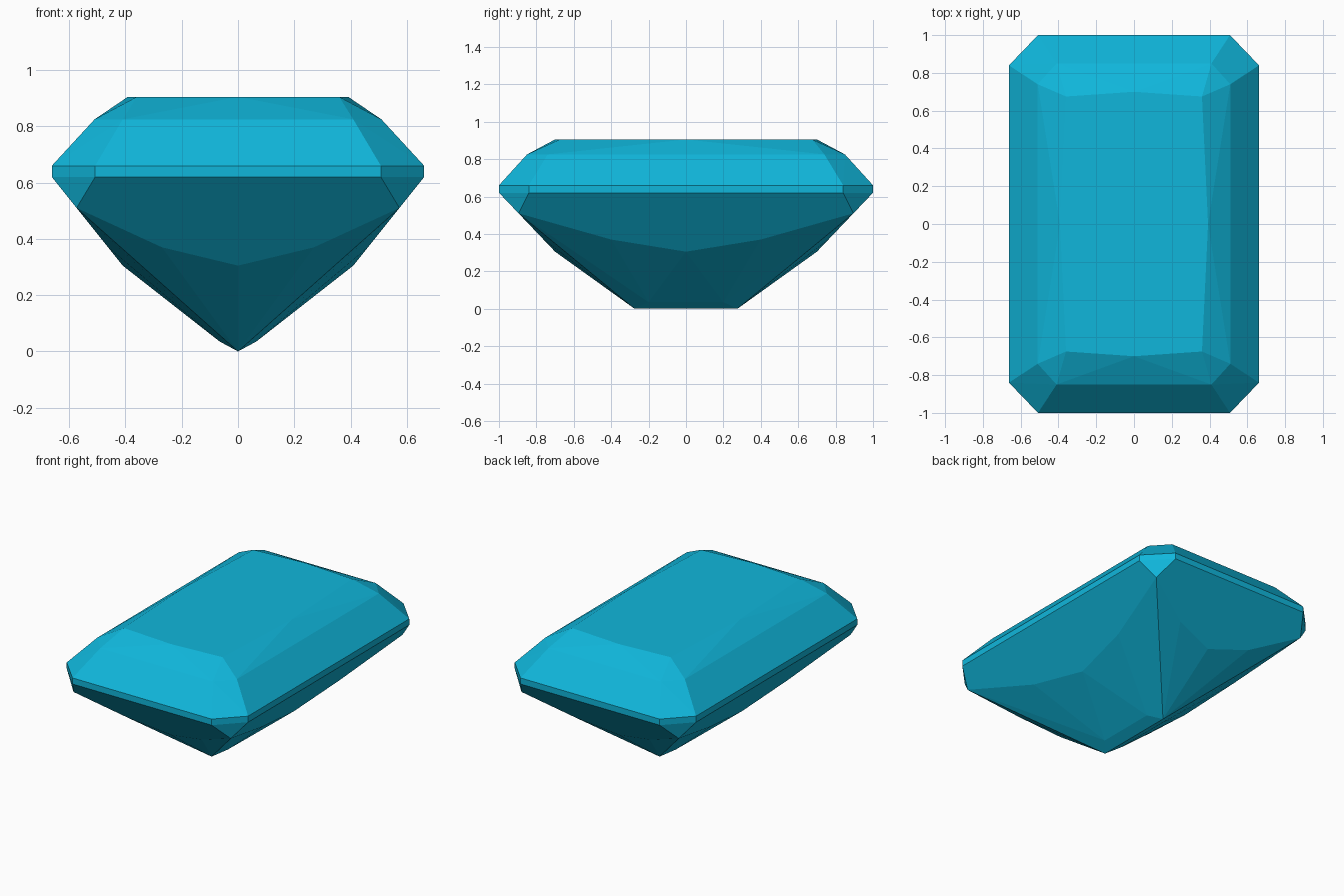
import bpy, bmesh

if "Cube" in bpy.data.objects:
    bpy.data.objects.remove(bpy.data.objects["Cube"])

# Slopes of the main pavilion facets below the girdle
def end_y(z):
    return 1.0 - (0.62 - z) * 0.3 / 0.315

def side_x(z):
    return 0.662 - (0.62 - z) * 0.252 / 0.315

# One quarter of the cut stone; the rest is mirrored
quarter = [
    # table
    (0, 0.70, 0.905), (0.36, 0.675, 0.905), (0.392, 0, 0.905),
    # crown step
    (0.41, 0.85, 0.825), (0.51, 0.74, 0.825),
    # girdle
    (0.508, 1.0, 0.66), (0.662, 0.84, 0.66),
    (0.508, 1.0, 0.62), (0.662, 0.84, 0.62),
    # scalloped pavilion edge: ends, corner, sides
    (0, end_y(0.305), 0.305), (0.27, end_y(0.37), 0.37),
    (0.44, end_y(0.455), 0.455),
    (side_x(0.51), end_y(0.51), 0.51),
    (side_x(0.475), 0.70, 0.475), (side_x(0.37), 0.40, 0.37),
    (side_x(0.305), 0, 0.305),
    # keel
    (0.065, 0.20, 0.035), (0, 0.275, 0),
]
points = {(sx * x, sy * y, z) for x, y, z in quarter
          for sx in (1, -1) for sy in (1, -1)}

# Convex facets through the points
bm = bmesh.new()
for p in sorted(points):
    bm.verts.new(p)
bmesh.ops.remove_doubles(bm, verts=bm.verts, dist=1e-5)
bmesh.ops.convex_hull(bm, input=bm.verts)
loose = [v for v in bm.verts if not v.link_faces]
bmesh.ops.delete(bm, geom=loose, context='VERTS')
bmesh.ops.dissolve_limit(bm, angle_limit=0.01, verts=bm.verts, edges=bm.edges)
bmesh.ops.recalc_face_normals(bm, faces=bm.faces)

mesh = bpy.data.meshes.new("gemstone")
bm.to_mesh(mesh)
bm.free()
gem = bpy.data.objects.new("gemstone", mesh)
bpy.context.collection.objects.link(gem)

mat = bpy.data.materials.new("blue_gem")
mat.diffuse_color = (0.005, 0.47, 0.71, 1)
mat.use_nodes = True
mat.node_tree.nodes["Principled BSDF"].inputs["Base Color"].default_value = mat.diffuse_color
mesh.materials.append(mat)
